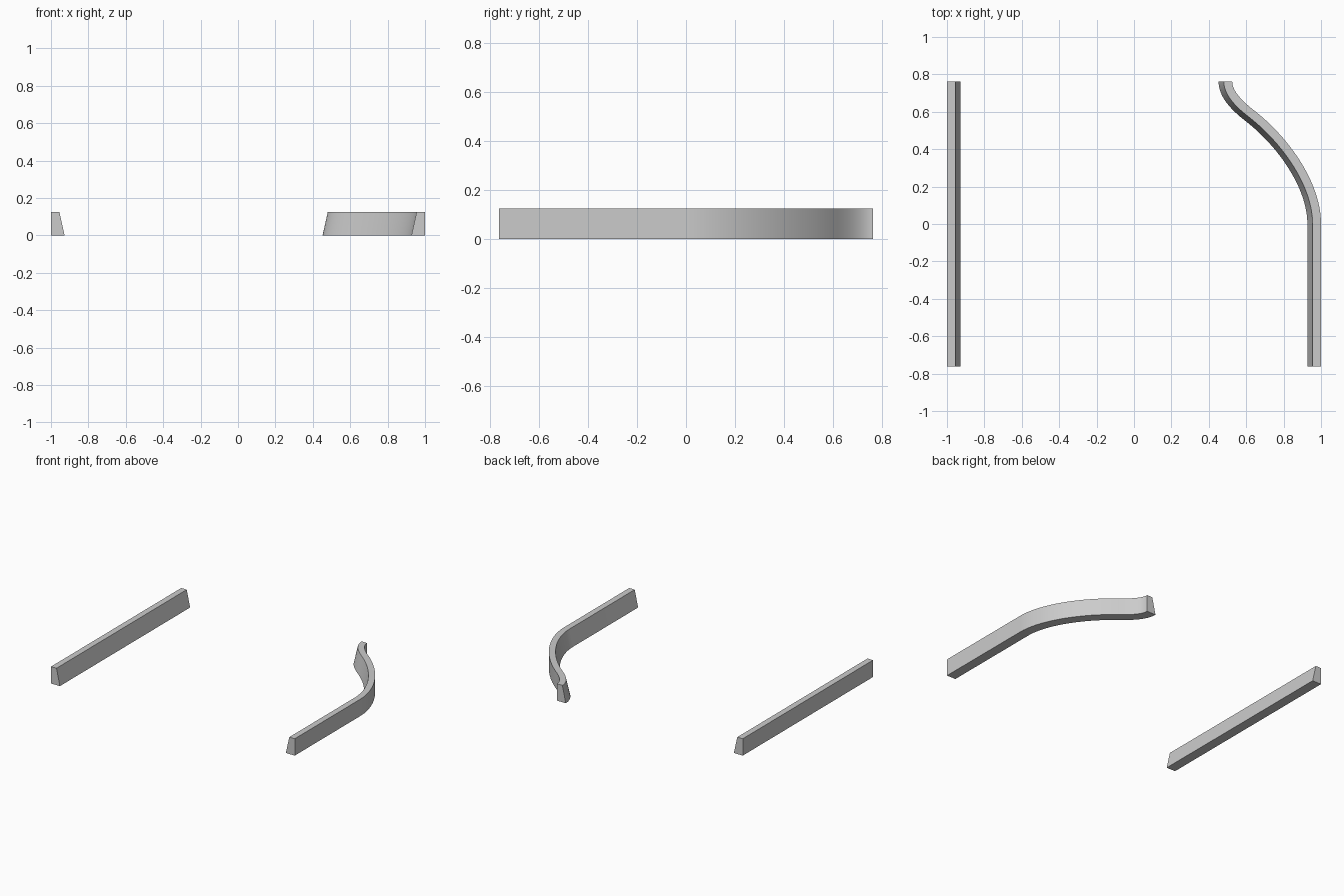
import bpy, bmesh
from mathutils import Vector
from mathutils.geometry import interpolate_bezier

if "Cube" in bpy.data.objects:
    bpy.data.objects.remove(bpy.data.objects["Cube"])

H, TOP_W, BOT_W, Y = 0.125, 0.045, 0.073, 0.763


def wall(name, path, side):
    """Sweep a wall with a vertical outer face and a sloped inner face."""
    bm = bmesh.new()
    rings = []
    for i, p in enumerate(path):
        t = (path[min(i + 1, len(path) - 1)] - path[max(i - 1, 0)]).normalized()
        if i in (0, len(path) - 1):
            t = Vector((0, 1, 0))          # square-cut ends
        n = Vector((-t.y, t.x, 0)) * side  # towards the inside
        rings.append([bm.verts.new(p + n * w + Vector((0, 0, z)))
                      for w, z in ((0, 0), (BOT_W, 0), (TOP_W, H), (0, H))])
    for a, b in zip(rings, rings[1:]):
        for k in range(4):
            j = (k + 1) % 4
            bm.faces.new((a[k], a[j], b[j], b[k]))
    bm.faces.new(rings[0])
    bm.faces.new(rings[-1])
    bmesh.ops.recalc_face_normals(bm, faces=bm.faces)
    me = bpy.data.meshes.new(name)
    bm.to_mesh(me)
    bm.free()
    ob = bpy.data.objects.new(name, me)
    bpy.context.collection.objects.link(ob)
    bpy.ops.object.select_all(action='DESELECT')
    ob.select_set(True)
    bpy.context.view_layer.objects.active = ob
    bpy.ops.object.shade_smooth_by_angle(angle=0.5)


def bez(a, b, c, d, n):
    return interpolate_bezier(*[Vector((*q, 0)) for q in (a, b, c, d)], n)


# straight left wall
wall("left_wall", [Vector((-1, -Y, 0)), Vector((-1, Y, 0))], -1)

# right wall: straight run, then an S-bend inwards
path = [Vector((1, -Y, 0))]
path += bez((1, 0), (1, 0.22), (0.83, 0.46), (0.645, 0.605), 25)
path += bez((0.645, 0.605), (0.58, 0.655), (0.525, 0.71), (0.525, Y), 17)[1:]
wall("curved_right_wall", path, 1)
